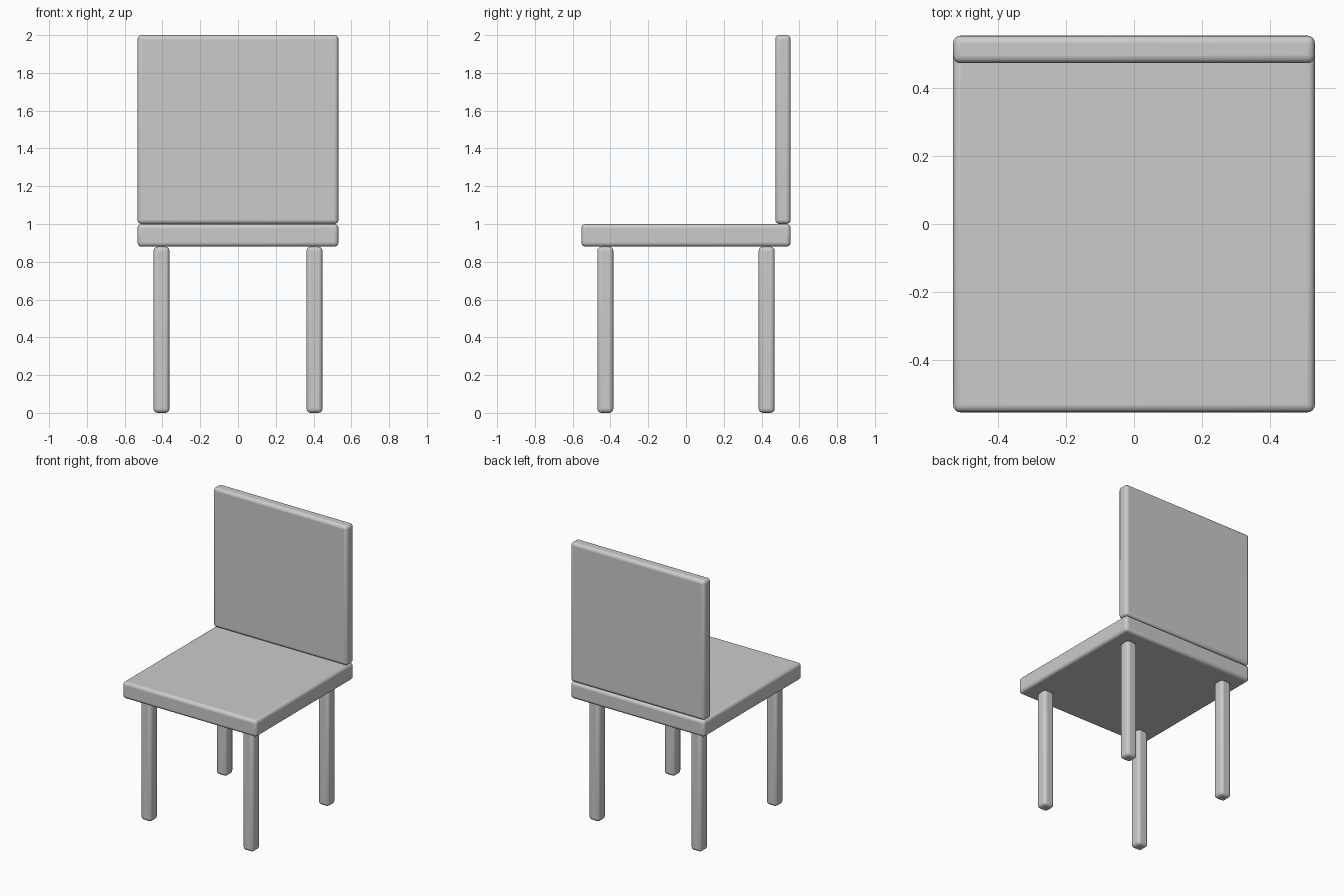
import bpy
import math

if "Cube" in bpy.data.objects:
    bpy.data.objects.remove(bpy.data.objects["Cube"])


def rounded_box(name, centre, size, radius=0.022):
    """Box with softly rounded edges."""
    bpy.ops.mesh.primitive_cube_add(size=1, location=centre)
    ob = bpy.context.object
    ob.name = name
    ob.scale = size
    bpy.ops.object.transform_apply(location=False, rotation=False, scale=True)
    bevel = ob.modifiers.new("rounded_edges", 'BEVEL')
    bevel.width = radius
    bevel.segments = 4
    bpy.ops.object.shade_smooth_by_angle(angle=math.radians(30))
    # bevel before the smoothing
    return ob


WIDTH, DEPTH = 1.064, 1.108
SEAT_BOTTOM, SEAT_TOP, TOP = 0.88, 1.0, 2.0
BACK_THICK, LEG = 0.081, 0.084

# Seat slab
rounded_box("seat", (0, 0, (SEAT_BOTTOM + SEAT_TOP) / 2),
            (WIDTH, DEPTH, SEAT_TOP - SEAT_BOTTOM))

# Upright back panel, flush with the rear of the seat
rounded_box("backrest", (0, (DEPTH - BACK_THICK) / 2, (SEAT_TOP + TOP) / 2),
            (WIDTH, BACK_THICK, TOP - SEAT_TOP))

# Four square legs
for y, row in ((-0.427, "front"), (0.427, "back")):
    for x, side in ((-0.405, "left"), (0.405, "right")):
        rounded_box(f"{row}_{side}_leg", (x, y, SEAT_BOTTOM / 2),
                    (LEG, LEG, SEAT_BOTTOM))
